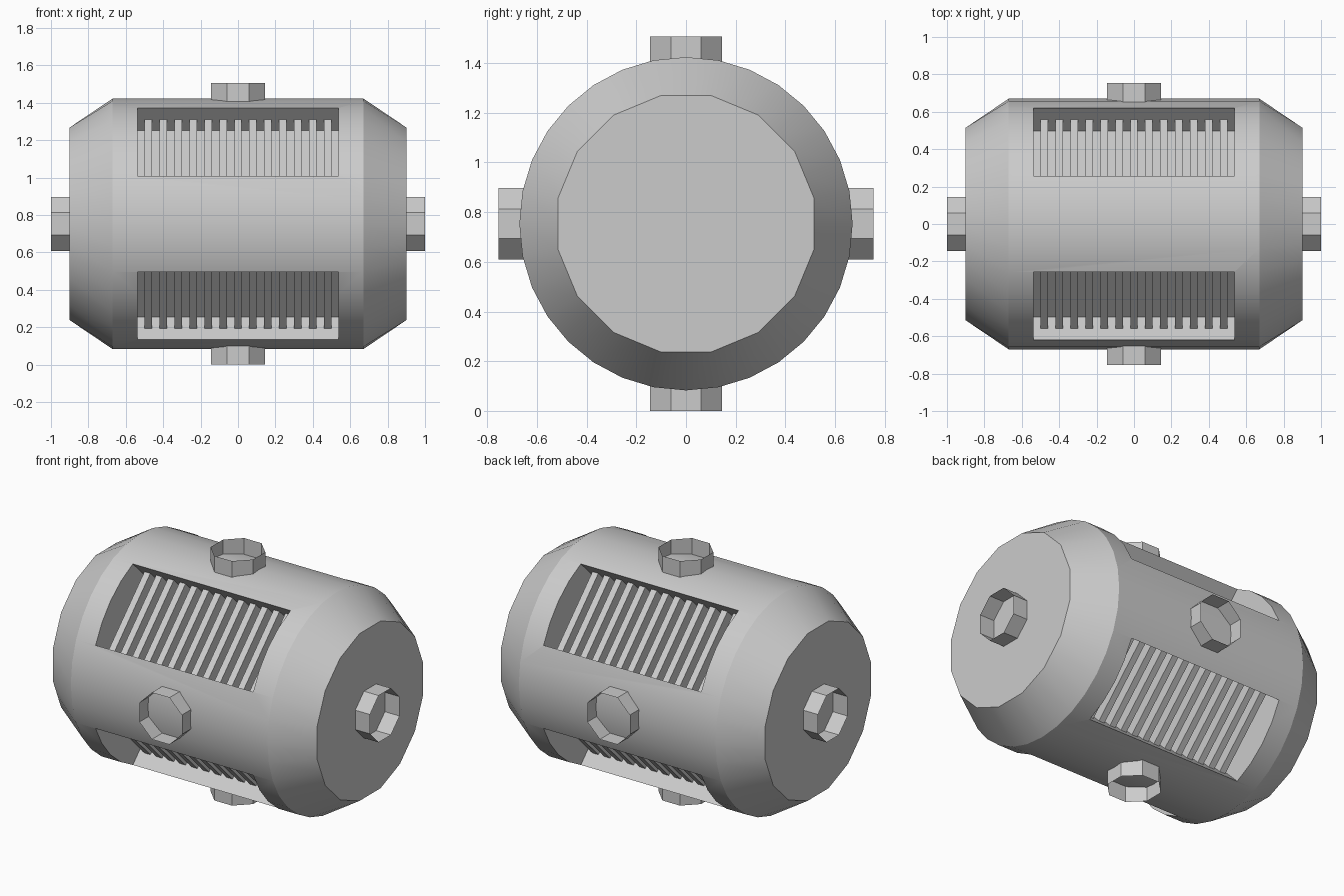
import bpy, bmesh, math
from mathutils import Matrix, Vector

if "Cube" in bpy.data.objects:
    bpy.data.objects.remove(bpy.data.objects["Cube"])

CZ = 0.753          # height of the barrel axis
R = 0.67            # barrel radius


def make(name, bm):
    me = bpy.data.meshes.new(name)
    bm.normal_update()
    bm.to_mesh(me)
    bm.free()
    ob = bpy.data.objects.new(name, me)
    bpy.context.collection.objects.link(ob)
    return ob


def box(bm, lo, hi, mat):
    lo, hi = Vector(lo), Vector(hi)
    d = hi - lo
    m = mat @ Matrix.Translation((lo + hi) / 2) @ Matrix.Diagonal((*d, 1))
    bmesh.ops.create_cube(bm, size=1, matrix=m)


# Barrel: 32-sided around x, chamfered to 16-sided end caps
bm = bmesh.new()
rings = []
for x, cap in ((-0.9, True), (-0.67, False), (0.67, False), (0.9, True)):
    ring = []
    for i in range(32):
        a = math.tau * i / 32
        r = R
        if cap:
            r = 0.525 if i % 2 else 0.525 * math.cos(math.pi / 16)
        ring.append(bm.verts.new((x, r * math.cos(a), CZ + r * math.sin(a))))
    rings.append(ring)
for p, q in zip(rings, rings[1:]):
    for i in range(32):
        j = (i + 1) % 32
        bm.faces.new((p[i], p[j], q[j], q[i]))
bm.faces.new(rings[0])
bm.faces.new(rings[-1])
bmesh.ops.recalc_face_normals(bm, faces=bm.faces)
barrel = make("barrel", bm)

# Four diagonal vent recesses, each with 13 slats on its floor
half = R * math.sin(math.pi / 8)
mouth = R * math.cos(math.pi / 8)
depth = 0.171
cut, slats = bmesh.new(), bmesh.new()
for k in range(4):
    m = Matrix.Translation((0, 0, CZ)) @ Matrix.Rotation(math.radians(45 + 90 * k), 4, 'X')
    box(cut, (-0.537, -half, mouth - depth), (0.537, half, 0.8), m)
    for i in range(13):
        x = (i - 6) * 0.08
        box(slats, (x - 0.02, -half, mouth - depth - 0.01),
            (x + 0.02, half, mouth - depth / 2), m)
cutter = make("vent_cutter", cut)
cutter.hide_render = True
make("vent_slats", slats)

mod = barrel.modifiers.new("vents", 'BOOLEAN')
mod.object = cutter
mod.operation = 'DIFFERENCE'
mod.solver = 'EXACT'
bpy.context.view_layer.objects.active = barrel
barrel.select_set(True)
bpy.ops.object.modifier_apply(modifier="vents")
bpy.data.objects.remove(cutter)
bpy.ops.object.shade_smooth_by_angle(angle=math.radians(30))


# Octagonal thin-walled ports on all six sides
def port(name, direction, start, end):
    bm = bmesh.new()
    bmesh.ops.create_cone(bm, cap_ends=False, segments=8, radius1=0.156,
                          radius2=0.156, depth=end - start)
    rot = Vector(direction).to_track_quat('Z', 'Y').to_matrix().to_4x4()
    bm.transform(Matrix.Translation((0, 0, CZ)) @ rot
                 @ Matrix.Translation((0, 0, (start + end) / 2))
                 @ Matrix.Rotation(math.pi / 8, 4, 'Z'))
    make(name, bm)


port("port_right", (1, 0, 0), 0.9, 1.0)
port("port_left", (-1, 0, 0), 0.9, 1.0)
port("port_back", (0, 1, 0), 0.645, CZ)
port("port_front", (0, -1, 0), 0.645, CZ)
port("port_top", (0, 0, 1), 0.645, CZ)
port("port_bottom", (0, 0, -1), 0.645, CZ)
